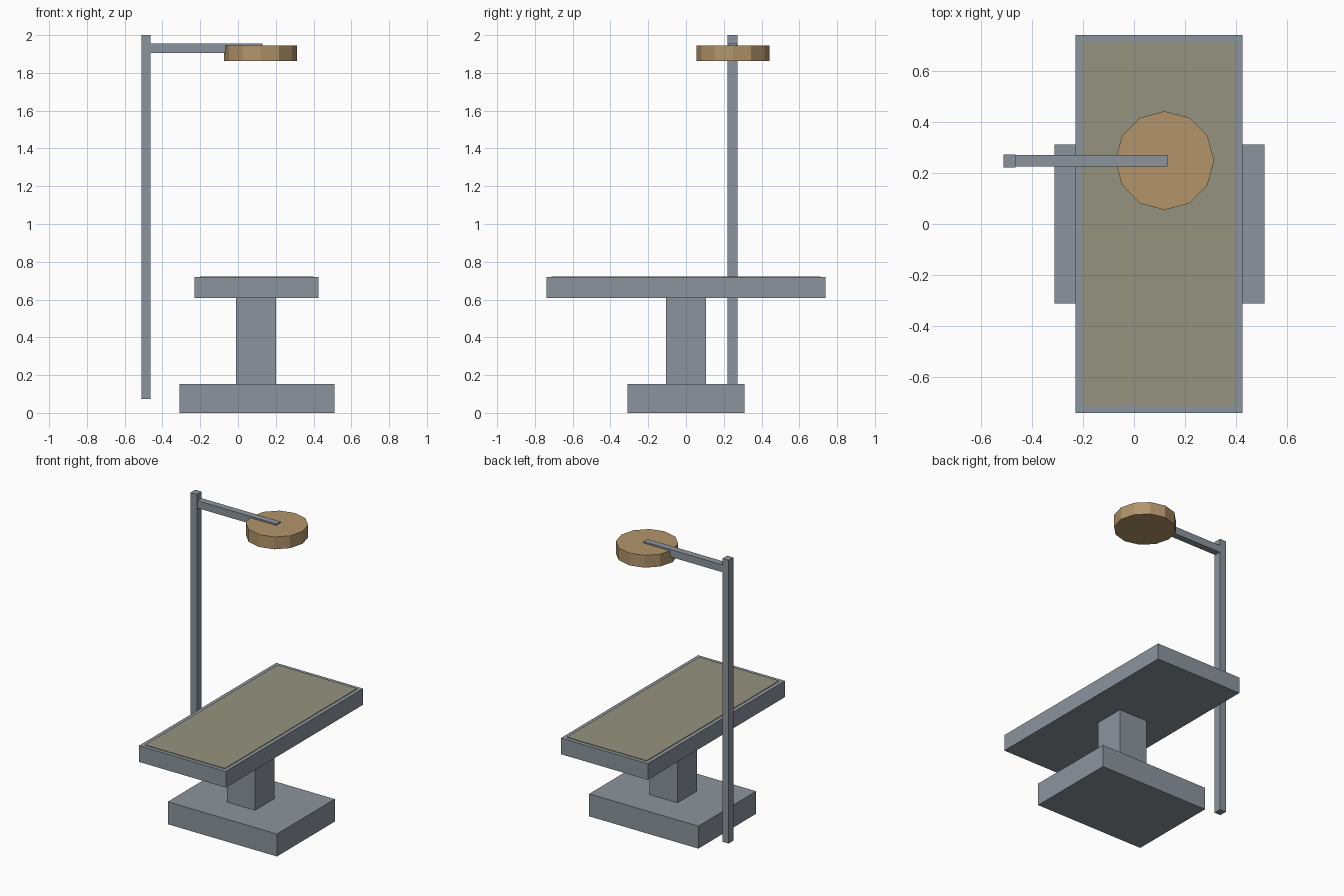
import bpy

if "Cube" in bpy.data.objects:
    bpy.data.objects.remove(bpy.data.objects["Cube"])


def material(name, rgb):
    m = bpy.data.materials.new(name)
    m.diffuse_color = (*rgb, 1.0)
    m.use_nodes = True
    m.node_tree.nodes["Principled BSDF"].inputs["Base Color"].default_value = m.diffuse_color
    return m


steel = material("steel grey", (0.262, 0.296, 0.332))
padding = material("olive padding", (0.300, 0.288, 0.215))
brass = material("warm tan", (0.445, 0.300, 0.145))


def box(name, x, y, z, mat):
    """Box from (min, max) ranges on each axis."""
    ranges = (x, y, z)
    bpy.ops.mesh.primitive_cube_add(size=1, location=[(a + b) / 2 for a, b in ranges])
    ob = bpy.context.object
    ob.name = name
    ob.scale = [b - a for a, b in ranges]
    bpy.ops.object.transform_apply(location=False, rotation=False, scale=True)
    ob.data.materials.append(mat)
    return ob


# Table: foot, column, top and thin pad
box("base", (-0.311, 0.511), (-0.311, 0.311), (0, 0.153), steel)
box("column", (-0.01, 0.202), (-0.106, 0.106), (0.153, 0.609), steel)
box("table_top", (-0.229, 0.425), (-0.738, 0.738), (0.609, 0.719), steel)
box("pad", (-0.202, 0.399), (-0.712, 0.712), (0.715, 0.723), padding)

# Lamp stand: pole and arm
box("lamp_pole", (-0.511, -0.464), (0.22, 0.272), (0.073, 2.0), steel)
box("lamp_arm", (-0.47, 0.13), (0.225, 0.27), (1.906, 1.956), steel)

# Twelve-sided lamp head
bpy.ops.mesh.primitive_cylinder_add(vertices=12, radius=0.193, depth=0.084,
                                    location=(0.12, 0.248, 1.904))
lamp = bpy.context.object
lamp.name = "lamp_head"
lamp.data.materials.append(brass)
